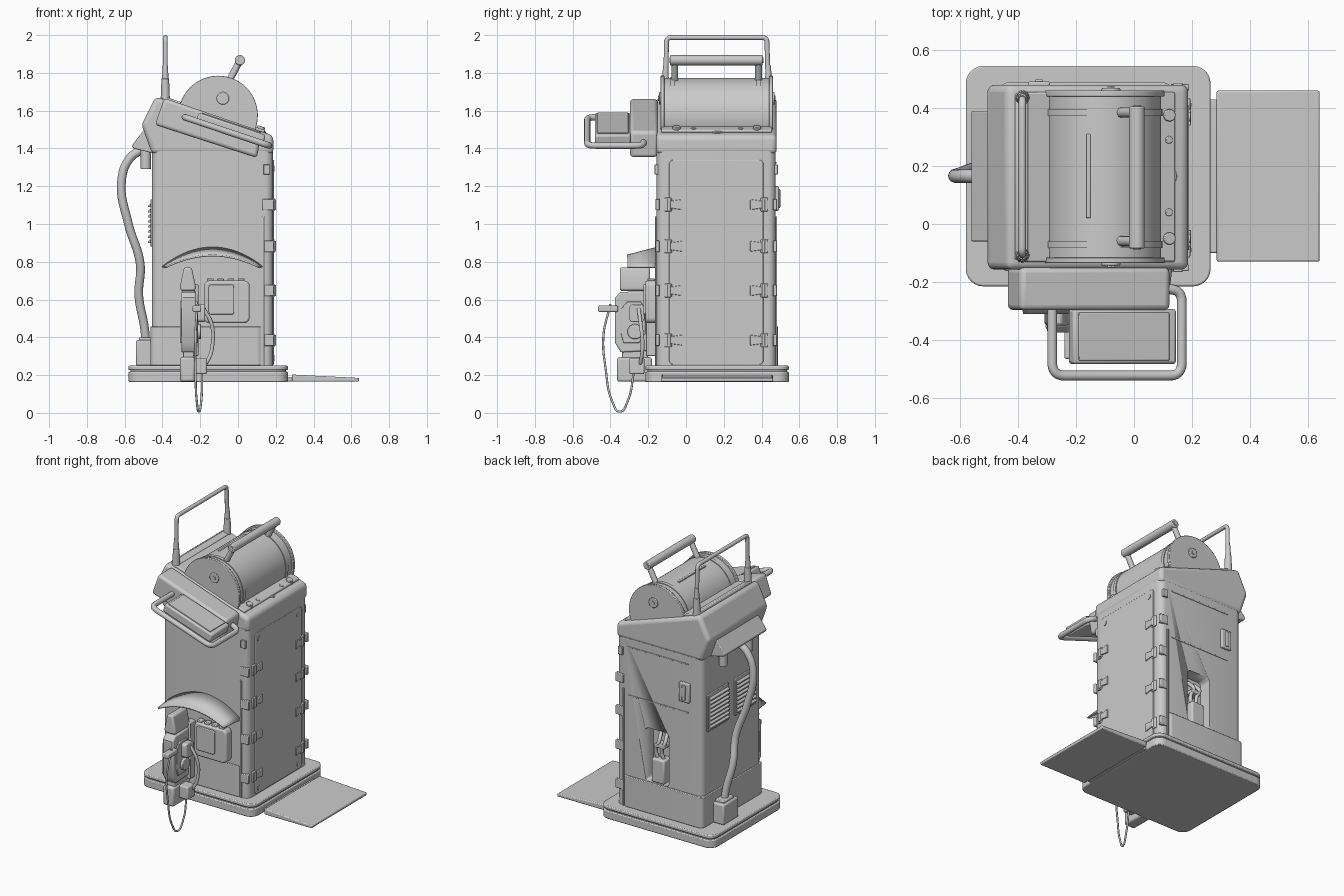
import bpy, bmesh, math
from mathutils import Vector, Matrix

if "Cube" in bpy.data.objects:
    bpy.data.objects.remove(bpy.data.objects["Cube"])

A = math.atan(0.334)  # slope of the control head


def finish(name, bm, bevel=0.0, seg=2, mat=None):
    bmesh.ops.recalc_face_normals(bm, faces=bm.faces[:])
    if mat:
        bm.transform(mat)
    me = bpy.data.meshes.new(name)
    bm.to_mesh(me)
    bm.free()
    ob = bpy.data.objects.new(name, me)
    bpy.context.collection.objects.link(ob)
    if bevel:
        m = ob.modifiers.new("bevel", 'BEVEL')
        m.width, m.segments, m.limit_method = bevel, seg, 'ANGLE'
        m.angle_limit = math.radians(40)
    bpy.context.view_layer.objects.active = ob
    for o in bpy.context.selected_objects:
        o.select_set(False)
    ob.select_set(True)
    bpy.ops.object.shade_smooth_by_angle(angle=math.radians(35))
    return ob


def prism(name, pts, axis, lo, hi, bevel=0.0, seg=2, mat=None):
    put = {'x': lambda a, b, c: (c, a, b), 'y': lambda a, b, c: (a, c, b), 'z': lambda a, b, c: (a, b, c)}[axis]
    bm = bmesh.new()
    v0 = [bm.verts.new(put(a, b, lo)) for a, b in pts]
    v1 = [bm.verts.new(put(a, b, hi)) for a, b in pts]
    bm.faces.new(v0)
    bm.faces.new(v1)
    for i in range(len(pts)):
        j = (i + 1) % len(pts)
        bm.faces.new((v0[i], v0[j], v1[j], v1[i]))
    return finish(name, bm, bevel, seg, mat)


def rrect(a0, a1, b0, b1, r, n=6):
    out = []
    for k, (a, b) in enumerate([(a1 - r, b1 - r), (a0 + r, b1 - r), (a0 + r, b0 + r), (a1 - r, b0 + r)]):
        for i in range(n + 1):
            t = math.pi / 2 * (k + i / n)
            out.append((a + r * math.cos(t), b + r * math.sin(t)))
    return out


def box(name, x0, x1, y0, y1, z0, z1, bevel=0.005, mat=None):
    return prism(name, [(x0, y0), (x1, y0), (x1, y1), (x0, y1)], 'z', z0, z1, bevel, 2, mat)


def tilted(name, c, s, bevel=0.005):
    m = Matrix.Translation(c) @ Matrix.Rotation(A, 4, 'Y')
    return box(name, -s[0] / 2, s[0] / 2, -s[1] / 2, s[1] / 2, -s[2] / 2, s[2] / 2, bevel, m)


def cyl(name, p, q, r, r2=None, n=32, bevel=0.0):
    p, q = Vector(p), Vector(q)
    bm = bmesh.new()
    bmesh.ops.create_cone(bm, cap_ends=True, segments=n, radius1=r, radius2=r if r2 is None else r2, depth=(q - p).length)
    m = Matrix.Translation((p + q) / 2) @ (q - p).to_track_quat('Z', 'Y').to_matrix().to_4x4()
    return finish(name, bm, bevel, 2, m)


def rounded(pts, r, n=6):
    P = [Vector(p) for p in pts]
    out = [P[0]]
    for a, b, c in zip(P, P[1:], P[2:]):
        s, e = b + (a - b).normalized() * r, b + (c - b).normalized() * r
        out += [s.lerp(b, i / n).lerp(b.lerp(e, i / n), i / n) for i in range(n + 1)]
    return out + [P[-1]]


def tube(name, pts, r, smooth=False):
    cu = bpy.data.curves.new(name, 'CURVE')
    cu.dimensions, cu.bevel_depth, cu.bevel_resolution, cu.use_fill_caps = '3D', r, 4, True
    sp = cu.splines.new('BEZIER' if smooth else 'POLY')
    pp = sp.bezier_points if smooth else sp.points
    pp.add(len(pts) - 1)
    for q, p in zip(pp, pts):
        if smooth:
            q.co, q.handle_left_type, q.handle_right_type = p, 'AUTO', 'AUTO'
        else:
            q.co = (*p, 1)
    ob = bpy.data.objects.new(name, cu)
    bpy.context.collection.objects.link(ob)
    for o in bpy.context.selected_objects:
        o.select_set(False)
    bpy.context.view_layer.objects.active = ob
    ob.select_set(True)
    bpy.ops.object.convert(target='MESH')
    bpy.ops.object.shade_smooth_by_angle(angle=math.radians(45))


# base plate in two layers, and the step on the right
prism("base_lower", rrect(-.58, .264, -.215, .545, .06), 'z', .163, .218, .006)
prism("base_groove", rrect(-.57, .254, -.205, .535, .055), 'z', .21, .235)
prism("base_upper", rrect(-.58, .264, -.215, .545, .06), 'z', .226, .25, .006)
prism("step_plate", [(.285, .165), (.285, .203), (.64, .185), (.64, .165)], 'y', -.13, .46, .006)
box("step_hinge", .25, .29, -.1, .43, .165, .19)

# cabinet with a recessed rear bay
body = prism("cabinet", rrect(-.455, .185, -.155, .475, .04), 'z', .24, 1.42)
cut = prism("bay_cutter", rrect(-.205, -.03, .46, .82, .025), 'y', .39, .6)
cut.hide_render = True
cut.hide_set(True)
m = body.modifiers.new("bay", 'BOOLEAN')
m.object, m.operation, m.solver = cut, 'DIFFERENCE', 'EXACT'
prism("skirt", rrect(-.463, .13, -.163, .488, .03), 'z', .25, .458, .004)
box("bay_block", -.165, -.07, .385, .47, .46, .62, .01)
for x in (-.14, -.095):
    tube("bay_lead", [(x, .43, .6), (x + .012, .44, .67), (x - .012, .44, .73), (x, .4, .78)], .012, True)
box("bay_clip", -.155, -.08, .39, .455, .69, .715)

# sloping head
prism("head", [(-.455, 1.37), (-.51, 1.525), (-.435, 1.675), (.187, 1.468), (.187, 1.37)], 'y', -.157, .48, .025, 4)
tilted("head_deck", (-.13, .162, 1.579), (.57, .585, .018), .006)
tilted("deck_rail", (-.388, .162, 1.668), (.045, .57, .02), .006)

# drum with end discs and carrying handle
D = (-.105, 1.575)
cyl("drum", (D[0], -.12, D[1]), (D[0], .45, D[1]), .198, n=64)
for y0, y1 in ((-.135, -.115), (.44, .46)):
    cyl("drum_disc", (D[0], y0, D[1]), (D[0], y1, D[1]), .21, n=64, bevel=.003)
for y in (-.07, .385):
    cyl("drum_band", (D[0], y - .012, D[1]), (D[0], y + .012, D[1]), .203, n=64)
box("drum_slot", -.166, -.15, .02, .31, 1.75, 1.771, .003)
for s in (-1, 1):
    y = .1625 + s * .3
    cyl("disc_pivot", (-.08, y - s * .01, 1.665), (-.08, y + s * .006, 1.665), .033, bevel=.004)
    cyl("disc_bolt", (-.08, y, 1.665), (-.08, y + s * .012, 1.665), .014, n=6)
    y = .1625 + s * .222
    tube("handle_arm", [(-.08, y, 1.68), (-.04, y, 1.77), (.01, y, 1.865)], .018)
cyl("handle_bar", (.01, -.085, 1.867), (.01, .405, 1.867), .027, bevel=.005)
for y in (-.088, .405):
    cyl("handle_cap", (.01, y, 1.867), (.01, y + .004, 1.867), .014)

# tall hoop
tube("hoop", rounded([(-.385, -.108, 1.7), (-.385, -.103, 1.987), (-.385, .428, 1.987), (-.385, .436, 1.7)], .025), .013)
for y in (-.108, .436):
    cyl("hoop_sleeve", (-.385, y, 1.62), (-.385, y, 1.77), .026, .02, bevel=.003)
    cyl("hoop_collar", (-.385, y, 1.77), (-.385, y, 1.84), .017, .014)

# control knobs along the lower edge of the deck
up = Vector((math.sin(A), 0, math.cos(A)))
for y, r, h in ((.375, .021, .03), (.29, .013, .022), (.165, .032, .012), (.04, .013, .022), (-.05, .021, .03)):
    p = Vector((.115, y, 1.488))
    cyl("knob_ring", p, p + up * (h * .5), r * 1.2, n=24)
    cyl("knob", p, p + up * h, r, n=24, bevel=.003)
for y in (.155, .175):
    p = Vector((.12, y, 1.486))
    cyl("socket_pin", p, p + up * .017, .006, n=12)

# front console, screen box and guard rail
prism("console", [(-.44, 1.525), (-.39, 1.667), (.125, 1.49), (.1, 1.35)], 'y', -.297, -.15, .018, 3)
tilted("screen_box", (-.04, -.388, 1.502), (.375, .19, .06), .01)
tilted("screen_face", (-.035, -.388, 1.534), (.33, .165, .008), .003)
tube("guard_rail", rounded([(.1, -.225, 1.437), (.165, -.225, 1.415), (.165, -.523, 1.415), (-.282, -.523, 1.565),
                            (-.282, -.28, 1.565)], .045), .017)

# right door panel, latches and screws
prism("door_panel", rrect(-.09, .41, .255, 1.34, .025), 'x', .17, .19, .003)
for y in (-.05, .37):
    for z in (.29, 1.295):
        cyl("door_screw", (.185, y, z), (.194, y, z), .016, n=16)
for s in (-1, 1):
    f = lambda u: .16 + s * u
    for z in (1.103, .882, .648, .385):
        box("latch_plate", .165, .194, *sorted((f(.235), f(.275))), z - .036, z + .036, .004)
        prism("latch_lever", [(f(.18), z - .028), (f(.18), z + .028), (f(.25), z + .018), (f(.25), z - .018)], 'x', .18, .197, .003)
        cyl("latch_pin", (.192, f(.25), z - .028), (.192, f(.25), z + .028), .009, n=12)
        box("latch_corner", .13, .19, *sorted((f(.30), f(.322))), z - .03, z + .03, .004)
    box("corner_clip", .135, .168, *sorted((f(.305), f(.326))), 1.262, 1.315, .003)
    box("edge_strip", .127, .14, *sorted((f(.305), f(.323))), .25, 1.04, .002)

# rear hatch outline and catch
for z in (1.0, 1.325):
    box("hatch_seam", -.35, .1, .47, .478, z - .004, z + .004, .001)
box("hatch_catch", -.365, -.29, .46, .492, 1.07, 1.2, .006)
box("hatch_catch_grip", -.34, -.315, .48, .499, 1.085, 1.185, .004)

# left side: hood, hose, louvres
prism("hose_hood", [(-.49, 1.51), (-.562, 1.415), (-.555, 1.4), (-.45, 1.375), (-.45, 1.5)], 'y', -.06, .39, .005)
tube("hose", [(-.5, .165, 1.4), (-.575, .165, 1.345), (-.617, .165, 1.22), (-.58, .18, 1.0), (-.518, .21, .79),
              (-.525, .25, .62), (-.495, .28, .45), (-.487, .29, .36)], .023, True)
box("hose_box", -.54, -.45, .21, .37, .25, .385, .008)
box("hose_box_cap", -.525, -.45, .235, .345, .38, .4, .005)
for y in (.3, .03):
    cyl("side_port", (-.488, y, 1.29), (-.488, y, 1.4), .027, bevel=.004)
for y0 in (-.09, .2):
    prism("louvre_frame", rrect(y0, y0 + .23, .88, 1.13, .012), 'x', -.463, -.44, .003)
    for i in range(8):
        z = .9 + i * .027
        prism("louvre_slat", [(-.46, z + .02), (-.477, z + .008), (-.477, z), (-.46, z)], 'y', y0 + .015, y0 + .215)

# front awning
bm = bmesh.new()
rows = []
for k in range(2):
    rows.append([bm.verts.new((-.135 + (.265 - .02 * k) * t, -.15 - .16 * k, .772 + (.103 - .042 * k) * (1 - t * t)))
                 for t in [i / 10 - 1 for i in range(21)]])
for i in range(20):
    bm.faces.new((rows[0][i], rows[0][i + 1], rows[1][i + 1], rows[1][i]))
aw = finish("awning", bm)
m = aw.modifiers.new("thick", 'SOLIDIFY')
m.thickness, m.offset = .01, 0

# front socket panel
prism("socket_panel", rrect(-.18, .062, .475, .7, .03), 'y', -.215, -.15, .01)
prism("socket_cover", rrect(-.155, -.02, .52, .68, .015), 'y', -.225, -.2, .004)
for i in range(4):
    box("socket_tab", -.165 + i * .055, -.13 + i * .055, -.205, -.165, .69, .712, .004)

# hanging hand unit with holster
box("holster_mount", -.29, -.21, -.21, -.15, .3, .68)
prism("hand_unit", [(-.35, .64), (-.2, .645), (-.17, .59), (-.17, .33), (-.345, .32), (-.375, .37), (-.375, .61)],
      'x', -.3, -.222, .008)
for x0, x1 in ((-.308, -.295), (-.226, -.213)):
    prism("unit_cheek", [(-.31, .59), (-.24, .59), (-.215, .55), (-.215, .42), (-.25, .37), (-.33, .37), (-.345, .42), (-.345, .55)],
          'x', x0, x1, .003)
prism("unit_top", [(-.3, .645), (-.308, .665), (-.286, .77), (-.245, .77), (-.222, .665), (-.228, .645)], 'y', -.35, -.19, .01)
box("unit_foot", -.306, -.228, -.365, -.18, .165, .295, .012)
box("unit_neck", -.29, -.235, -.34, -.2, .28, .34)
box("unit_trigger", -.24, -.195, -.465, -.36, .535, .568, .006)
prism("unit_grip", rrect(-.3, -.22, .48, .575, .02), 'x', -.225, -.175, .005)
cyl("unit_dial", (-.225, -.27, .43), (-.195, -.27, .43), .04, bevel=.004)
box("unit_socket", -.235, -.165, -.3, -.22, .205, .29, .008)
tube("unit_lead", [(-.18, -.25, .55), (-.14, -.24, .47), (-.135, -.23, .36), (-.165, -.24, .27), (-.2, -.25, .24)], .01, True)
tube("hanging_loop", [(-.215, -.4, .575), (-.225, -.437, .41), (-.225, -.425, .23), (-.218, -.39, .06), (-.207, -.35, .007),
                      (-.195, -.31, .06), (-.19, -.275, .22)], .006, True)
